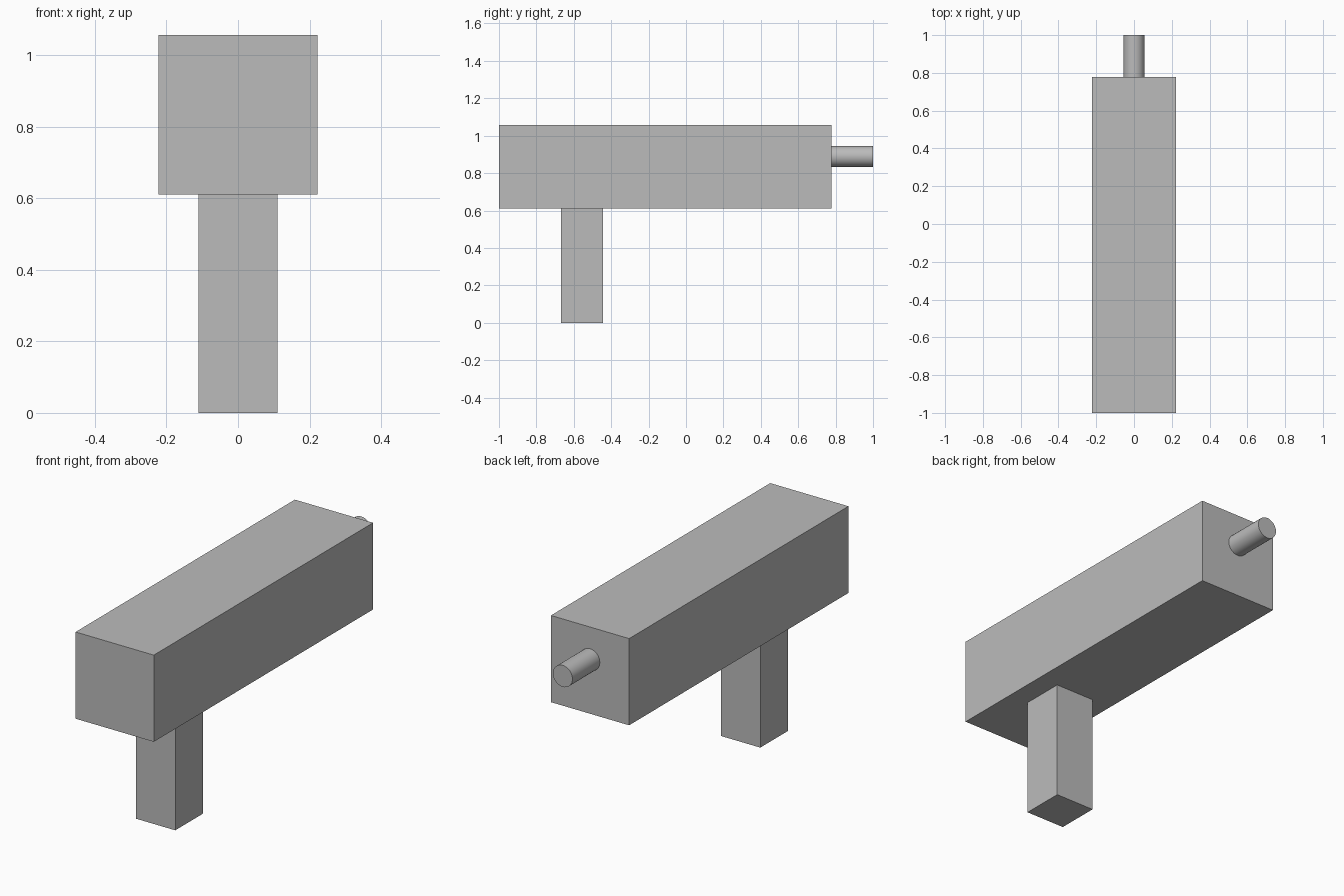
import bpy
import math

if "Cube" in bpy.data.objects:
    bpy.data.objects.remove(bpy.data.objects["Cube"])

grey = bpy.data.materials.new("plain grey")
grey.diffuse_color = (0.5, 0.5, 0.5, 1)
grey.use_nodes = True
grey.node_tree.nodes["Principled BSDF"].inputs["Base Color"].default_value = grey.diffuse_color


def box(name, x, y, z):
    """Box from (min, max) ranges on each axis."""
    bpy.ops.mesh.primitive_cube_add(size=1)
    ob = bpy.context.object
    ob.name = name
    for v in ob.data.vertices:
        v.co = [lo + (c + 0.5) * (hi - lo) for c, (lo, hi) in zip(v.co, (x, y, z))]
    ob.data.materials.append(grey)


# Long square body
box("body", (-0.222, 0.222), (-1, 0.778), (0.611, 1.056))

# Grip below the body
box("grip", (-0.111, 0.111), (-0.667, -0.444), (0, 0.611))

# Round barrel at the back end
bpy.ops.mesh.primitive_cylinder_add(vertices=32, radius=0.0555, depth=0.222,
                                    location=(0, 0.889, 0.889),
                                    rotation=(math.pi / 2, 0, 0))
barrel = bpy.context.object
barrel.name = "barrel"
barrel.data.materials.append(grey)
bpy.ops.object.shade_smooth_by_angle(angle=math.radians(30))
